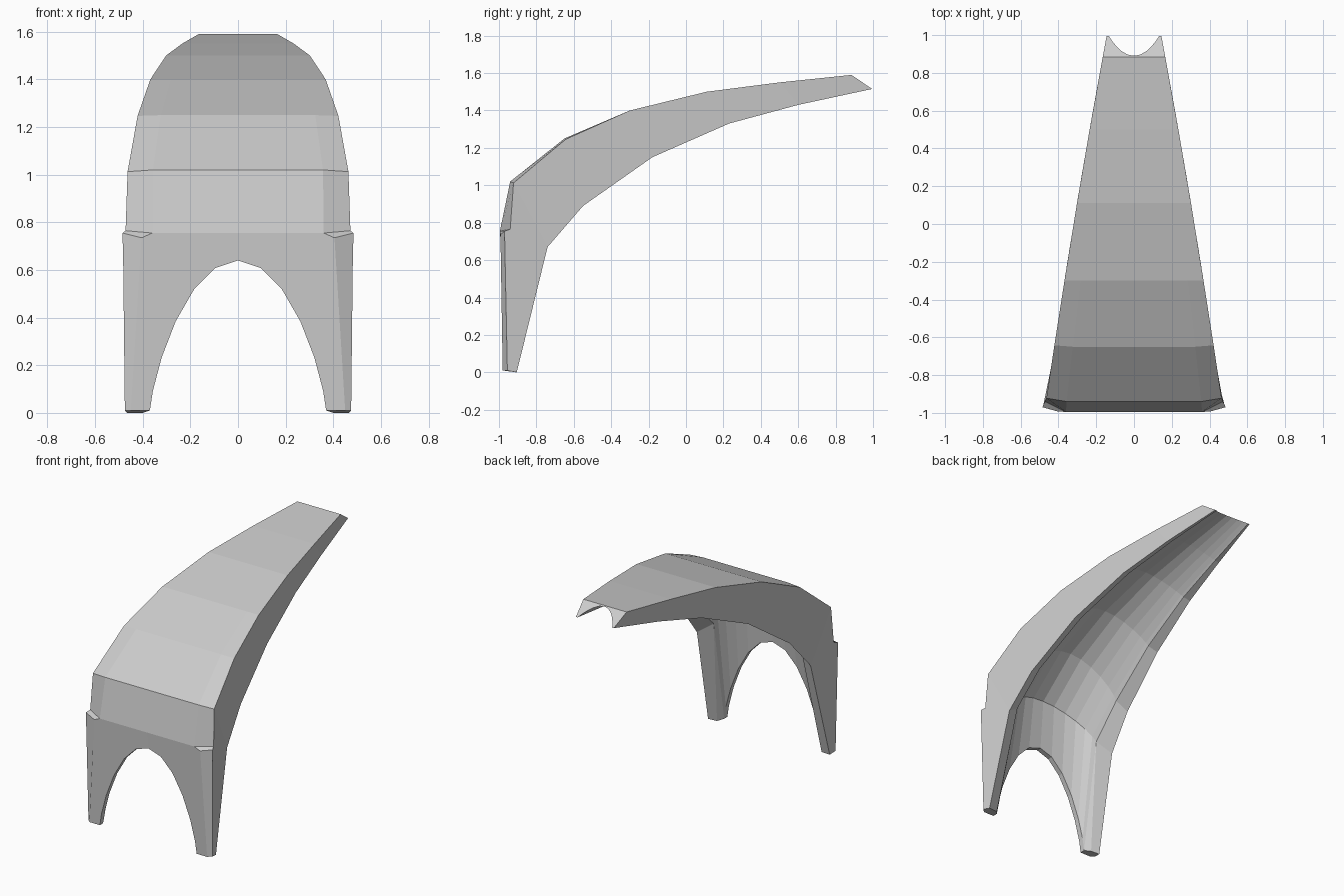
import bpy, bmesh, math

if "Cube" in bpy.data.objects:
    bpy.data.objects.remove(bpy.data.objects["Cube"])

# paired side-profile stations (y, z): top edge and lower edge, knee to tip
TOP = [(-0.94, 1.02), (-0.65, 1.25), (-0.30, 1.40), (0.11, 1.50), (0.50, 1.55), (0.885, 1.59)]
LOW = [(-0.74, 0.67), (-0.55, 0.89), (-0.18, 1.15), (0.23, 1.33), (0.60, 1.43), (0.995, 1.515)]
ANGLES = [math.radians(15 * i) for i in range(7)]

bm = bmesh.new()


def V(x, y, z):
    return bm.verts.new((x, y, z))


def F(*verts):
    bm.faces.new(verts)


def strip(a, b):
    """Quads between two rows of points."""
    for i in range(len(a) - 1):
        F(a[i], a[i + 1], b[i + 1], b[i])


def half_width(y):
    return 0.320 - 0.164 * y - 0.012 * y * y


# Right half of the swept sections: top row, lower outer edge, inner arch
tops, lows, arches = [], [], []
for i, ((ty, tz), (ly, lz)) in enumerate(zip(TOP, LOW)):
    w = half_width(ty)
    back = 0.018 if i == 0 else 0.008 if i == 1 else 0
    tops.append([V(0, ty, tz), V(w * 0.77, ty, tz), V(w, ty + back, tz - back * 0.4)])
    lw = half_width(ly)
    lows.append(V(lw, ly, lz))
    t = i / 5
    inner = lw - (0.10 * (1 - t) + 0.013 * t)   # slanted lip, narrowing to the tip
    start, rise, power = 0.2 * (1 - t), 0.88 + 0.07 * t, 1.2 + 0.7 * t
    arch = []
    for a in ANGLES:
        h = start + (rise - start) * max(math.cos(a), 0) ** power
        arch.append(V(inner * math.sin(a), ly + (ty - ly) * h, lz + (tz - lz) * h))
    arches.append(arch)

for i in range(5):
    strip(tops[i], tops[i + 1])                         # top surface
    F(tops[i][2], tops[i + 1][2], lows[i + 1], lows[i])  # side wall
    F(lows[i], lows[i + 1], arches[i + 1][6], arches[i][6])  # lower lip
    strip(arches[i], arches[i + 1])                     # channel
F(*tops[5], lows[5], *reversed(arches[5]))              # tip

# Front panel above the legs
seam = [V(0, -0.995, 0.755), V(0.36, -0.995, 0.755), V(0.472, -0.94, 0.765)]
strip(seam, tops[0])

# Front opening arch and its inner rim
front, rim = [], []
for a in ANGLES:
    x, z = 0.37 * math.sin(a), 0.01 + 0.63 * max(math.cos(a), 0) ** 1.5
    front.append(V(x, -0.98, z))
    rim.append(V(x, -0.945, z))
strip(front, rim)
strip(rim, arches[0])

# Leg with a bevelled front corner and a small ledge at the seam
foot_front = V(0.45, -0.98, 0.01)
foot_side = V(0.475, -0.955, 0.01)
foot_back = V(0.465, -0.905, 0.0)
foot_inner = V(0.40, -0.91, 0.0)
leg_corner = V(0.482, -0.968, 0.64)
ledge_in = V(0.405, -0.992, 0.735)
ledge_out = V(0.485, -0.97, 0.755)
F(seam[1], seam[2], ledge_out, ledge_in)
F(foot_front, foot_side, leg_corner, ledge_out, ledge_in)
F(*front, foot_front, ledge_in, seam[1], seam[0])
F(foot_side, foot_back, lows[0], tops[0][2], seam[2], ledge_out, leg_corner)
F(foot_back, lows[0], arches[0][6], foot_inner)
F(foot_inner, arches[0][6], rim[6])
F(front[6], foot_front, foot_side, foot_back, foot_inner, rim[6])

# Mirror to the left half
geom = bm.verts[:] + bm.edges[:] + bm.faces[:]
bmesh.ops.mirror(bm, geom=geom, axis='X', merge_dist=0.0005)
bmesh.ops.remove_doubles(bm, verts=bm.verts[:], dist=0.0005)
bmesh.ops.recalc_face_normals(bm, faces=bm.faces[:])

mesh = bpy.data.meshes.new("arched_shell")
bm.to_mesh(mesh)
bm.free()
obj = bpy.data.objects.new("arched_shell", mesh)
bpy.context.collection.objects.link(obj)
